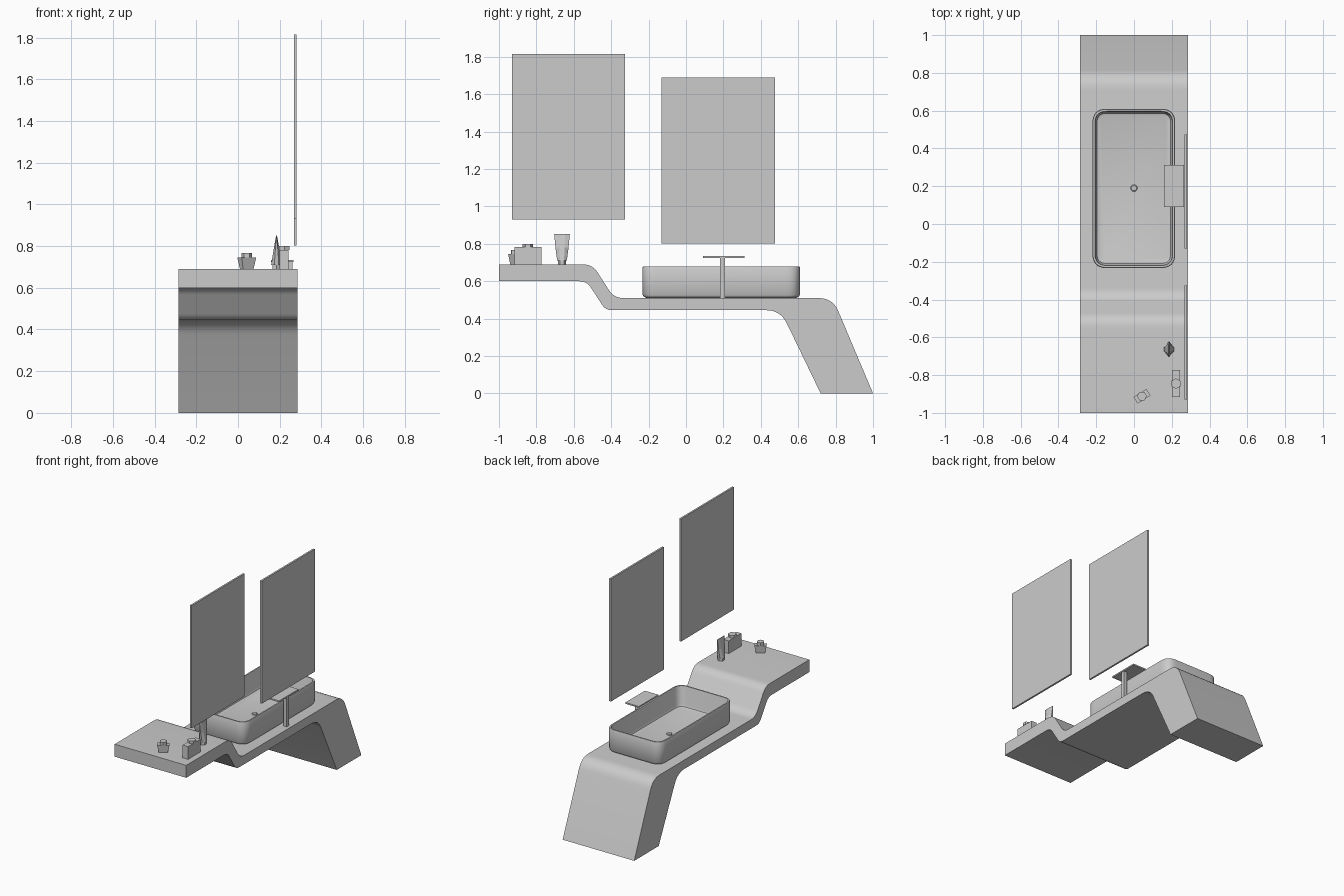
import bpy, bmesh, math
from mathutils import Vector

cube = bpy.data.objects.get("Cube")
if cube:
    bpy.data.objects.remove(cube, do_unlink=True)

grey = bpy.data.materials.new("plain grey")
grey.use_nodes = True
COLOUR = (0.6, 0.6, 0.6, 1)
grey.diffuse_color = COLOUR
grey.node_tree.nodes["Principled BSDF"].inputs["Base Color"].default_value = COLOUR


def finish(name, bm, smooth=None):
    """Turn a bmesh into a grey object, smooth below the given angle."""
    bmesh.ops.recalc_face_normals(bm, faces=bm.faces)
    mesh = bpy.data.meshes.new(name)
    bm.to_mesh(mesh)
    bm.free()
    mesh.materials.append(grey)
    obj = bpy.data.objects.new(name, mesh)
    bpy.context.collection.objects.link(obj)
    if smooth:
        bpy.ops.object.select_all(action="DESELECT")
        obj.select_set(True)
        bpy.context.view_layer.objects.active = obj
        bpy.ops.object.shade_smooth_by_angle(angle=math.radians(smooth))
    return obj


def rounded(corners, steps=6):
    """Round each corner (u, v, cut) of a closed outline with a curve."""
    pts = []
    for i, (u, v, cut) in enumerate(corners):
        p = Vector((u, v))
        if not cut:
            pts.append(p)
            continue
        a = p + (Vector(corners[i - 1][:2]) - p).normalized() * cut
        b = p + (Vector(corners[(i + 1) % len(corners)][:2]) - p).normalized() * cut
        for s in range(steps + 1):
            t = s / steps
            pts.append(a * (1 - t) ** 2 + p * 2 * t * (1 - t) + b * t * t)
    return pts


def loft(name, rings, smooth=None):
    """Skin a list of equal rings and cap both ends."""
    bm = bmesh.new()
    loops = [[bm.verts.new(p) for p in ring] for ring in rings]
    n = len(loops[0])
    for low, high in zip(loops, loops[1:]):
        for i in range(n):
            j = (i + 1) % n
            bm.faces.new((low[i], low[j], high[j], high[i]))
    bm.faces.new(loops[0])
    bm.faces.new(loops[-1])
    return finish(name, bm, smooth)


def box(name, x0, x1, y0, y1, z0, z1):
    ring = [(x0, y0), (x1, y0), (x1, y1), (x0, y1)]
    return loft(name, [[(x, y, z) for x, y in ring] for z in (z0, z1)])


def prism(name, x, y, levels, sides, turn=0, smooth=None):
    """Stack regular polygons; each level is (radius_x, radius_y, z)."""
    rings = []
    for rx, ry, z in levels:
        ring = []
        for i in range(sides):
            a = math.tau * (i + 0.5) / sides
            px, py = rx * math.cos(a), ry * math.sin(a)
            ring.append((x + px * math.cos(turn) - py * math.sin(turn),
                         y + px * math.sin(turn) + py * math.cos(turn), z))
        rings.append(ring)
    return loft(name, rings, smooth)


# Stepped counter flowing into a slanted leg
profile = rounded([
    (-1, 0.69, 0), (-0.5, 0.69, 0.05), (-0.385, 0.51, 0.05),
    (0.785, 0.51, 0.075), (1, 0, 0), (0.72, 0, 0),
    (0.505, 0.445, 0.075), (-0.43, 0.445, 0.035),
    (-0.53, 0.6, 0.04), (-1, 0.6, 0)])
loft("counter", [[(x, p.x, p.y) for p in profile] for x in (-0.286, 0.286)], 30)

# Basin: outer wall, rim, inner wall and floor as inset rounded rectangles
rings = []
for inset, z in [(0.022, 0.511), (0.008, 0.516), (0, 0.53), (0, 0.672),
                 (0.003, 0.678), (0.013, 0.678), (0.016, 0.672),
                 (0.018, 0.545), (0.024, 0.533), (0.036, 0.529)]:
    x0, x1, y0, y1 = -0.22 + inset, 0.218 - inset, -0.233 + inset, 0.61 - inset
    cut = 0.075 - inset
    outline = rounded([(x0, y0, cut), (x1, y0, cut), (x1, y1, cut), (x0, y1, cut)], 8)
    rings.append([(p.x, p.y, z) for p in outline])
loft("basin", rings, 40)
prism("drain", 0, 0.19, [(0.018, 0.018, 0.525), (0.018, 0.018, 0.534),
                         (0.014, 0.014, 0.537)], 24, 0, 30)

# Tap: thin post with a flat spout plate
box("tap_post", 0.236, 0.262, 0.182, 0.208, 0.51, 0.726)
box("tap_spout", 0.158, 0.266, 0.09, 0.312, 0.724, 0.734)

# Two hanging mirrors
for name, y, z in (("front_mirror", -0.93, 0.93), ("back_mirror", -0.13, 0.802)):
    box(name, 0.268, 0.281, y, y + 0.605, z, z + 0.886)

# Box-shaped bottle with a hexagonal cap
box("bottle", 0.2, 0.243, -0.917, -0.773, 0.69, 0.782)
prism("bottle_cap", 0.222, -0.845, [(0.028, 0.028, 0.782), (0.028, 0.028, 0.8)], 6)

# Small flared pot with a lid
turn = math.radians(32)
prism("pot", 0.042, -0.912, [(0.042, 0.02, 0.69), (0.057, 0.029, 0.745)], 4, turn)
prism("pot_lid", 0.042, -0.912, [(0.026, 0.026, 0.745), (0.026, 0.026, 0.768)], 6, turn)

# Squeezed tube standing on its cap
prism("tube_cap", 0.185, -0.663, [(0.022, 0.022, 0.69), (0.022, 0.022, 0.712)], 6)
prism("tube", 0.185, -0.663, [(0.028, 0.028, 0.71), (0.016, 0.038, 0.78),
                              (0.002, 0.045, 0.852)], 8)
